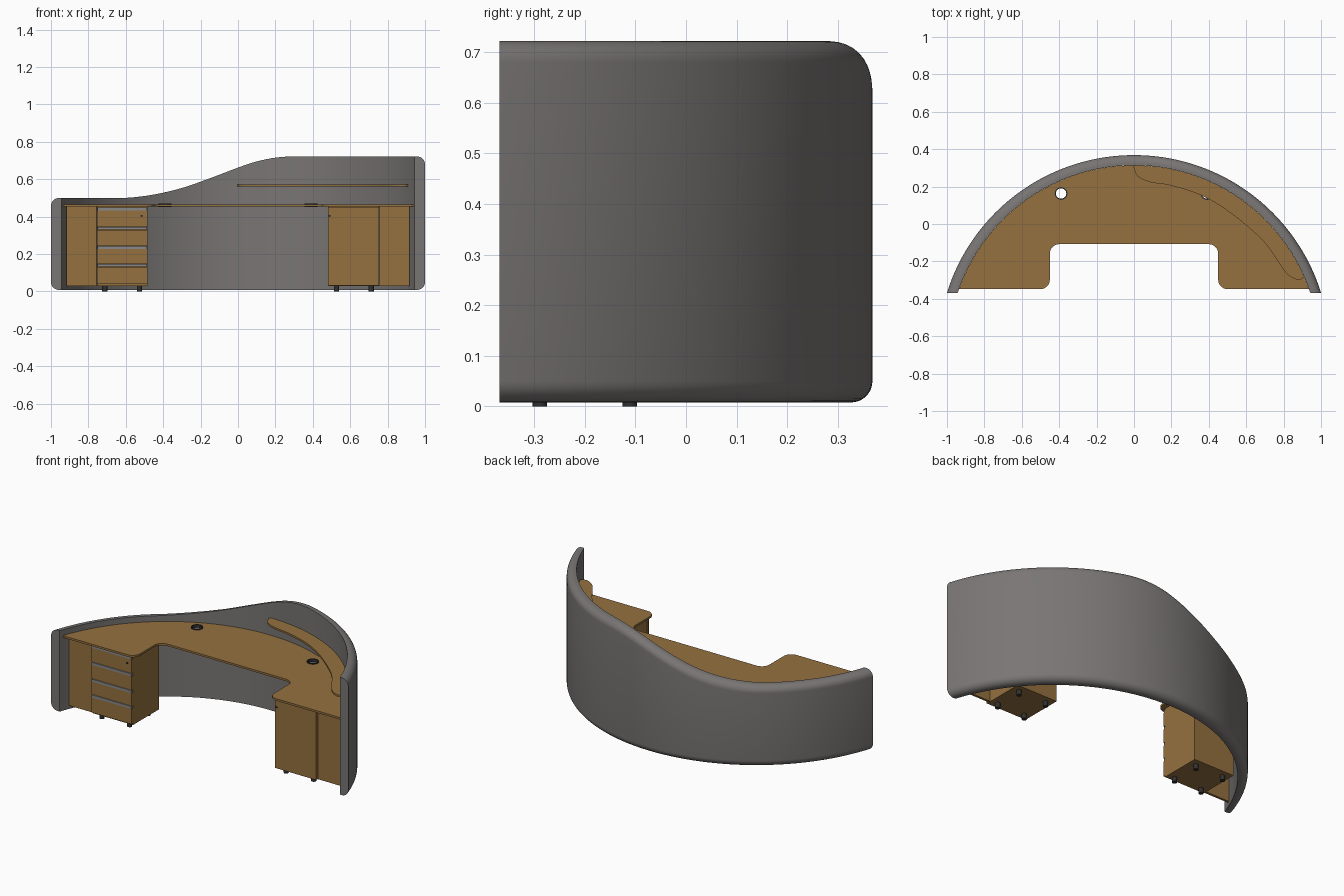
import bpy, bmesh, math
from mathutils import Vector

if "Cube" in bpy.data.objects:
    bpy.data.objects.remove(bpy.data.objects["Cube"])

RO, RI = 1.0473, 0.9925      # outer and inner wall radius
YC, YE = -0.679, -0.368      # arc centre, y of the wall ends


def material(name, rgb):
    m = bpy.data.materials.new(name)
    m.diffuse_color = (*rgb, 1)
    m.use_nodes = True
    m.node_tree.nodes["Principled BSDF"].inputs["Base Color"].default_value = m.diffuse_color
    return m


WOOD = material("wood", (0.30, 0.165, 0.05))
GREY = material("wall_grey", (0.19, 0.18, 0.175))
METAL = material("handle_metal", (0.25, 0.25, 0.25))
DARK = material("dark_plastic", (0.03, 0.03, 0.03))


def finish(ob, mat, smooth=False):
    ob.data.materials.append(mat)
    if smooth:
        bpy.ops.object.select_all(action='DESELECT')
        ob.select_set(True)
        bpy.context.view_layer.objects.active = ob
        bpy.ops.object.shade_smooth_by_angle(angle=math.radians(35))
    return ob


def mesh_object(name, bm, mat, smooth=False):
    bmesh.ops.recalc_face_normals(bm, faces=bm.faces)
    me = bpy.data.meshes.new(name)
    bm.to_mesh(me)
    bm.free()
    ob = bpy.data.objects.new(name, me)
    bpy.context.collection.objects.link(ob)
    return finish(ob, mat, smooth)


def box(name, x0, x1, y0, y1, z0, z1, mat=WOOD):
    bm = bmesh.new()
    bmesh.ops.create_cube(bm, size=1)
    for v in bm.verts:
        v.co = ((x0 + x1) / 2 + v.co.x * (x1 - x0),
                (y0 + y1) / 2 + v.co.y * (y1 - y0),
                (z0 + z1) / 2 + v.co.z * (z1 - z0))
    return mesh_object(name, bm, mat)


def cylinder(name, centre, r, depth, mat, axis='Z'):
    rot = (math.pi / 2, 0, 0) if axis == 'Y' else (0, 0, 0)
    bpy.ops.mesh.primitive_cylinder_add(vertices=20, radius=r, depth=depth,
                                        location=centre, rotation=rot)
    ob = bpy.context.object
    ob.name = name
    return finish(ob, mat, True)


def plate(name, loops, z0, z1, mat):
    """Flat plate from an outline; further loops become holes."""
    cu = bpy.data.curves.new(name, 'CURVE')
    cu.dimensions, cu.fill_mode = '2D', 'BOTH'
    cu.extrude = (z1 - z0) / 2
    for pts in loops:
        sp = cu.splines.new('POLY')
        sp.points.add(len(pts) - 1)
        for p, q in zip(sp.points, pts):
            p.co = (q[0], q[1], 0, 1)
        sp.use_cyclic_u = True
    ob = bpy.data.objects.new(name, cu)
    bpy.context.collection.objects.link(ob)
    ob.location.z = (z0 + z1) / 2
    bpy.ops.object.select_all(action='DESELECT')
    ob.select_set(True)
    bpy.context.view_layer.objects.active = ob
    bpy.ops.object.convert(target='MESH')
    return finish(bpy.context.object, mat, True)


def circle(x, y, r, n=32):
    return [(x + r * math.cos(2 * math.pi * i / n), y + r * math.sin(2 * math.pi * i / n))
            for i in range(n)]


def arc(r, x0, x1, n=64):
    a0, a1 = math.asin(x0 / r), math.asin(x1 / r)
    return [(r * math.sin(a0 + (a1 - a0) * i / n), YC + r * math.cos(a0 + (a1 - a0) * i / n))
            for i in range(n + 1)]


def fillet(p, u, v, r=0.05, n=8):
    """Round a square corner p between unit directions u (incoming side) and v."""
    p, u, v = Vector(p), Vector(u), Vector(v)
    c = p + (u + v) * r
    return [tuple(c - v * r * math.cos(a) - u * r * math.sin(a))
            for a in (math.pi / 2 * i / n for i in range(n + 1))]


def spline(pts, n=6):
    out = []
    for i in range(len(pts) - 1):
        a, b, c, d = (Vector(pts[max(0, min(len(pts) - 1, i + k))]) for k in (-1, 0, 1, 2))
        for s in range(n):
            t = s / n
            out.append(tuple(0.5 * (2 * b + (c - a) * t + (2 * a - 5 * b + 4 * c - d) * t * t
                                    + (3 * b - a - 3 * c + d) * t ** 3)))
    return out + [tuple(pts[-1])]


# Curved privacy wall: section with rounded outer edges, swept along the arc
TOP = spline([(-0.75, 0.5), (-0.6, 0.5), (-0.45, 0.518), (-0.3, 0.553), (-0.15, 0.605), (0, 0.662),
              (0.1, 0.695), (0.2, 0.715), (0.3, 0.722), (0.45, 0.722)])


def top_z(x):
    if x <= TOP[0][0]:
        return 0.5
    for (xa, za), (xb, zb) in zip(TOP, TOP[1:]):
        if x <= xb:
            return min(0.722, max(0.5, za + (zb - za) * (x - xa) / (xb - xa)))
    return 0.722


F = 0.042
curve = [(RO - F + F * math.sin(a), F - F * math.cos(a))
         for a in (math.pi / 2 * i / 8 for i in range(9))]
section = ([(RI, 0, False)] + [(r, h, False) for r, h in curve]
           + [(r, h, True) for r, h in reversed(curve)] + [(RI, 0, True)])
bm = bmesh.new()
N = 112
rings = []
for i in range(N + 1):
    ring = []
    for r, h, top in section:
        a = math.acos((YE - YC) / r) * (2 * i / N - 1)
        x, y = r * math.sin(a), YC + r * math.cos(a)
        ring.append(bm.verts.new((x, y, top_z(x) - h if top else 0.008 + h)))
    rings.append(ring)
for a, b in zip(rings, rings[1:]):
    for j in range(len(a)):
        k = (j + 1) % len(a)
        bm.faces.new((a[j], a[k], b[k], b[j]))
bm.faces.new(rings[0])
bm.faces.new(rings[-1])
mesh_object("curved_wall", bm, GREY, True)

# Desktop with knee recess and two cable holes
FY, KY, KX = -0.348, -0.108, 0.45
xe = math.sqrt(0.992 ** 2 - (FY - YC) ** 2)
outline = (arc(0.992, -xe, xe)
           + fillet((KX, FY), (1, 0), (0, 1))
           + fillet((KX, KY), (0, -1), (-1, 0))
           + fillet((-KX, KY), (1, 0), (0, -1))
           + fillet((-KX, FY), (0, 1), (-1, 0)))
holes = [(-0.39, 0.163), (0.39, 0.163)]
plate("desktop", [outline] + [circle(x, y, 0.03) for x, y in holes], 0.453, 0.465, WOOD)
for i, (x, y) in enumerate(holes):
    plate(f"cable_ring_{i}", [circle(x, y, 0.034), circle(x, y, 0.028)], 0.451, 0.469, DARK)

# Raised transaction shelf along the wall
inner = spline([(0.91, -0.285), (0.875, -0.298), (0.82, -0.268), (0.77, -0.2), (0.685, -0.085),
                (0.515, 0.06), (0.355, 0.155), (0.19, 0.207), (0.09, 0.223), (0.02, 0.255),
                (-0.005, 0.31)])
plate("raised_shelf", [arc(0.992, 0, 0.91) + inner[1:-1]], 0.56, 0.571, WOOD)

# Pedestals, feet and filler panels on both sides
PF, PB = -0.33, -0.07
for side, s in (("left", -1), ("right", 1)):
    lo, hi = sorted((s * 0.484, s * 0.755))
    box(f"{side}_pedestal", lo, hi, PF + 0.012, PB, 0.03, 0.453)
    lo2, hi2 = sorted((s * 0.757, s * 0.918))
    box(f"{side}_filler_panel", lo2, hi2, -0.312, -0.298, 0.03, 0.453)
    for x in (0.527, 0.712):
        for y in (-0.289, -0.111):
            cylinder(f"{side}_foot", (s * x, y, 0.016), 0.014, 0.032, DARK)

# Drawers with handle strips on the left, one door on the right
edges = [0.448, 0.345, 0.243, 0.147, 0.036]
for i, (zt, zb) in enumerate(zip(edges, edges[1:])):
    box(f"drawer_front_{i}", -0.755, -0.484, PF, PF + 0.012, zb + 0.003, zt - 0.016)
    box(f"drawer_handle_{i}", -0.752, -0.487, PF - 0.002, PF + 0.012, zt - 0.015, zt, METAL)
box("door_front", 0.48, 0.755, PF, PF + 0.0115, 0.032, 0.451)
for name, x in (("drawer_lock", -0.515), ("door_lock", 0.49)):
    cylinder(name, (x, PF - 0.001, 0.404), 0.006, 0.006, DARK, 'Y')
